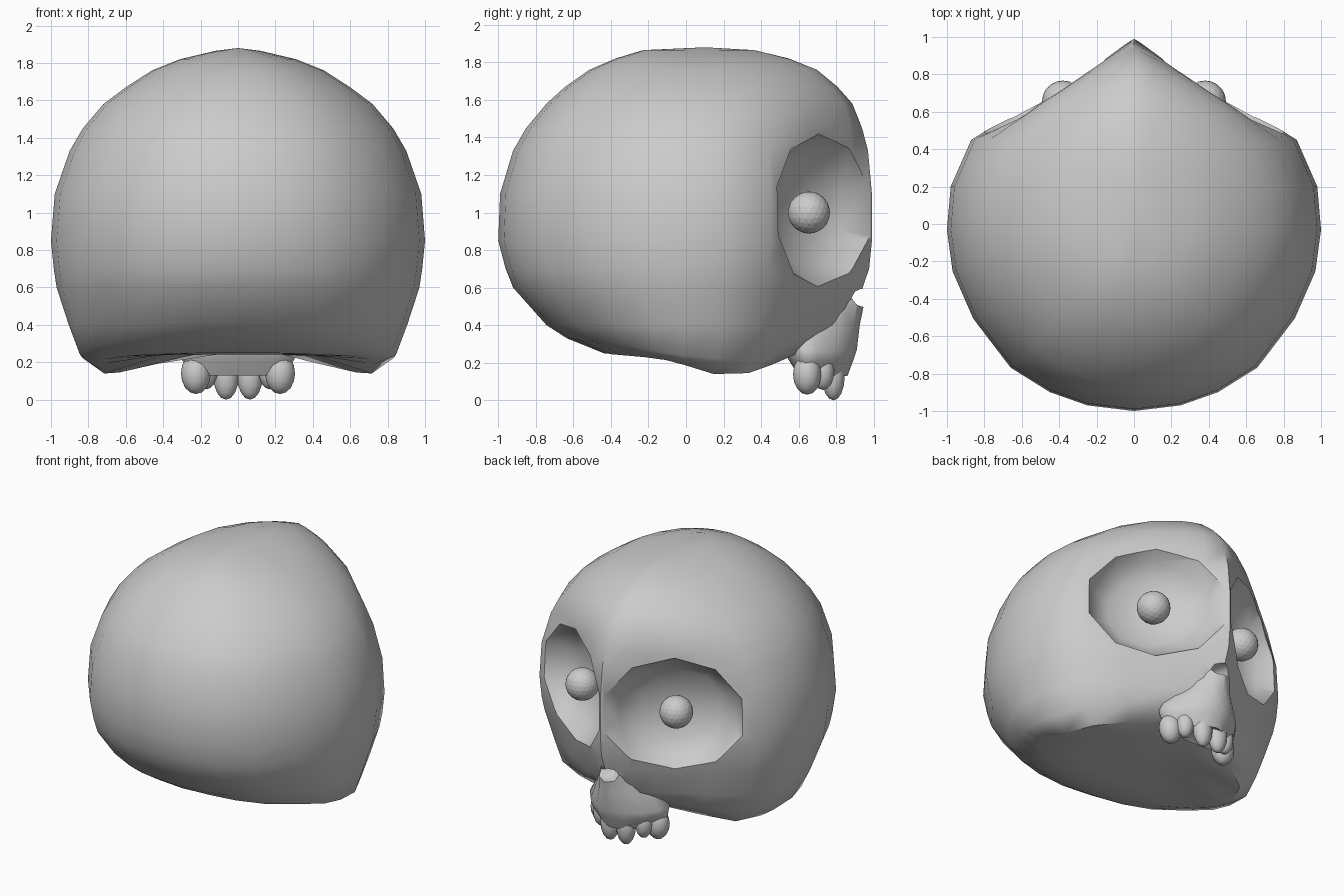
import bpy, bmesh, math
from mathutils import Matrix, Vector

if "Cube" in bpy.data.objects:
    bpy.data.objects.remove(bpy.data.objects["Cube"])


def finish(name, bm, angle=None):
    bmesh.ops.recalc_face_normals(bm, faces=bm.faces[:])
    me = bpy.data.meshes.new(name)
    bm.to_mesh(me)
    bm.free()
    ob = bpy.data.objects.new(name, me)
    bpy.context.collection.objects.link(ob)
    if angle:
        smooth(ob, angle)
    return ob


def smooth(ob, angle):
    bpy.ops.object.select_all(action='DESELECT')
    bpy.context.view_layer.objects.active = ob
    ob.select_set(True)
    bpy.ops.object.shade_smooth_by_angle(angle=math.radians(angle))


def loft(name, rings, top, bottom):
    # closed skin through rings, with a point at each end
    bm = bmesh.new()
    vs = [[bm.verts.new(p) for p in r] for r in rings]
    n = len(vs[0])
    for a, b in zip(vs, vs[1:]):
        for i in range(n):
            bm.faces.new((a[i], a[(i + 1) % n], b[(i + 1) % n], b[i]))
    for tip, r in ((top, vs[0]), (bottom, vs[-1])):
        t = bm.verts.new(tip)
        for i in range(n):
            bm.faces.new((r[i], r[(i + 1) % n], t))
    return finish(name, bm)


def ball(name, mat, seg=14, rings=9, angle=None):
    bm = bmesh.new()
    bmesh.ops.create_uvsphere(bm, u_segments=seg, v_segments=rings, radius=1, matrix=mat)
    return finish(name, bm, angle)


def cut(ob, cutters):
    for c in cutters:
        m = ob.modifiers.new("cut", 'BOOLEAN')
        m.operation = 'DIFFERENCE'
        m.solver = 'EXACT'
        m.object = c
    bpy.context.view_layer.update()
    me = bpy.data.meshes.new_from_object(ob.evaluated_get(bpy.context.evaluated_depsgraph_get()))
    ob.modifiers.clear()
    ob.data = me


# cranium: round at the back, two flat planes meeting in a ridge at the face
HALF = [(0, .99), (.15, .90), (.3, .805), (.6, .62), (.87, .45), (.98, .2), (1, -.03),
        (.97, -.25), (.86, -.5), (.66, -.76), (.45, -.89), (.25, -.96), (0, -.99)]
# the lower edge dips at the cheeks
EDGE_Z = [.36, .35, .34, .28, .235, .22, .24, .26, .29, .31, .32, .33, .33]
BASE_Z = [.28, .27, .25, .19, .145, .14, .19, .215, .23, .24, .245, .25, .25]


def outline(w, f, b, rnd, zs):
    pts = []
    for (x, y), z in zip(HALF, zs):
        if y > 0:   # blend from ridged face to rounded forehead
            y = f * (y * (1 - rnd) + rnd * .98 * math.sqrt(1 - x * x))
        else:
            y *= b
        pts.append(Vector((x * w, y, z)))
    return pts + [Vector((-p.x, p.y, p.z)) for p in pts[-2:0:-1]]


# z, half width, front scale, back scale, forehead roundness
LEVELS = [(1.865, .12, .37, .23, .9), (1.82, .31, .56, .38, .85), (1.76, .46, .71, .52, .75),
          (1.67, .60, .82, .65, .65), (1.58, .72, .90, .75, .55), (1.45, .83, .95, .86, .32),
          (1.33, .90, .98, .93, .1), (1.1, .98, 1, 1, 0), (.85, 1, 1, 1.01, 0),
          (.7, .985, .985, .97, 0), (.6, .97, .95, .93, 0), (.4, .905, .89, .75, 0)]
rings = [outline(w, f, b, r, [z] * 13) for z, w, f, b, r in LEVELS]
rings.append(outline(.845, .84, .64, 0, EDGE_Z))
rings.append(outline(.73, .74, .44, 0, BASE_Z))
rings.append(outline(.40, .50, .25, 0, [.24] * 13))
skull = loft("skull", rings, (0, .1, 1.88), (0, .05, .24))

# upper jaw below the nose, pointed forward like the face
jaw_rings = []
for z, rx, front, back in [(.6, .14, .93, .5), (.52, .17, .95, .5), (.4, .23, .925, .5),
                           (.27, .31, .91, .52), (.21, .30, .89, .55), (.13, .22, .86, .60)]:
    ring = []
    for t in range(16):
        c, s = math.cos(t * math.pi / 8), math.sin(t * math.pi / 8)
        y = .64 + ((front - .64) * s ** 1.5 if s > 0 else (.64 - back) * s)
        ring.append((rx * math.copysign(abs(c) ** 1.1, c), y, z))
    jaw_rings.append(ring)
jaw = loft("upper_jaw", jaw_rings, (0, .7, .62), (0, .7, .19))


# eye socket bowls that reach inward to the central ridge, and the nose hole
def socket_cutter(s):
    along = Vector((s * .847, -.532, 0))
    out = Vector((s * .532, .847, 0))
    mid = Vector((s * .425, .735, 1.01))
    bowl = []
    for size, depth, shift in [(1.04, -.12, 0), (1, 0, 0), (.83, .12, .03), (.56, .21, .05)]:
        bowl.append([mid - out * depth + along * (shift + size * .49 * math.cos(a) - .015)
                     + Vector((0, 0, size * .43 * math.sin(a)))
                     for a in (math.pi * (k + .5) / 5 for k in range(10))])
    return loft("socket_cutter", bowl, mid + out * .12, mid - out * .24 + along * .05)


cutters = [socket_cutter(-1), socket_cutter(1)]
nose = ball("nose_cutter", Matrix.Translation((0, .93, .545))
            @ Matrix.Diagonal((.12, .13, .05, 1)), 4, 4)
cut(skull, cutters + [nose])
cut(jaw, [nose])
for c in cutters + [nose]:
    bpy.data.objects.remove(c)
smooth(skull, 50)
smooth(jaw, 55)

for s, side in ((-1, "left"), (1, "right")):
    # eyeballs, faceted
    bm = bmesh.new()
    bmesh.ops.create_icosphere(bm, subdivisions=3, radius=.112,
                               matrix=Matrix.Translation((s * .38, .655, 1.0)))
    finish("eyeball_" + side, bm)

    # teeth, back to front
    for i, (x, y, z, rx, ry, rz) in enumerate([(.225, .645, .14, .08, .075, .11),
                                               (.17, .73, .155, .06, .06, .10),
                                               (.064, .785, .125, .068, .06, .125)]):
        ball(f"tooth_{side}_{i}", Matrix.Translation((s * x, y, z))
             @ Matrix.Diagonal((rx, ry, rz, 1)), 12, 8, 60)
